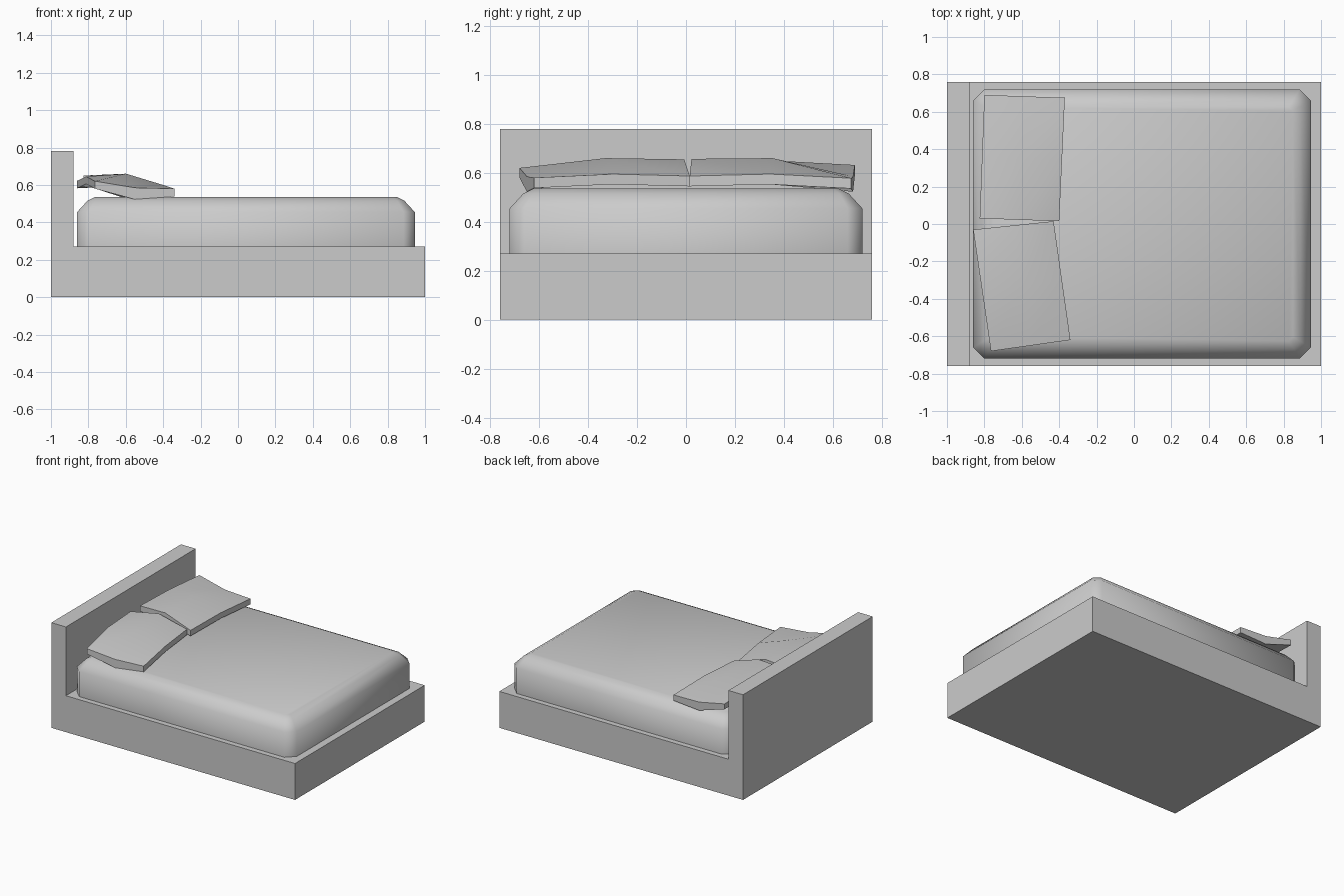
import bpy, math

if "Cube" in bpy.data.objects:
    bpy.data.objects.remove(bpy.data.objects["Cube"])


def make_object(name, verts, faces, smooth=None):
    mesh = bpy.data.meshes.new(name)
    mesh.from_pydata(verts, [], faces)
    obj = bpy.data.objects.new(name, mesh)
    bpy.context.collection.objects.link(obj)
    if smooth:
        bpy.ops.object.select_all(action='DESELECT')
        obj.select_set(True)
        bpy.context.view_layer.objects.active = obj
        bpy.ops.object.shade_smooth_by_angle(angle=math.radians(smooth))
    return obj


def loft(name, rings, smooth=None):
    """Skin equal-sized rings (counter-clockwise seen from the last one) and cap both ends."""
    n = len(rings[0])
    faces = [tuple(reversed(range(n))), tuple(range((len(rings) - 1) * n, len(rings) * n))]
    for r in range(len(rings) - 1):
        for i in range(n):
            j = (i + 1) % n
            faces.append((r * n + i, r * n + j, (r + 1) * n + j, (r + 1) * n + i))
    return make_object(name, [p for ring in rings for p in ring], faces, smooth)


# Base and headboard: one L-shaped profile extruded across the width
profile = [(-1, 0), (-1, .78), (-.88, .78), (-.88, .27), (1, .27), (1, 0)]
loft("bed_frame", [[(x, y, z) for x, z in reversed(profile)] for y in (.76, -.76)])


# Mattress: stacked rectangles with cut corners, drawn in at the top
def mattress_ring(inset, z, cut=.06):
    cx, hx, hy = .0425, .9025 - inset, .72 - inset
    c = max(cut - inset * .4, .02)
    corners = [(hx, -hy + c), (hx, hy - c), (hx - c, hy), (-hx + c, hy),
               (-hx, hy - c), (-hx, -hy + c), (-hx + c, -hy), (hx - c, -hy)]
    return [(cx + x, y, z) for x, y in corners]


levels = [(0, .27), (0, .455), (.055, .515), (.095, .535)]
loft("mattress", [mattress_ring(i, z) for i, z in levels], 50)


# Pillows: 3 x 3 height grids stretched over four plan corners
def pillow(name, corners, heights, thickness):
    """corners: back -y, back +y, front -y, front +y; heights: rows back to front."""
    a, b, c, d = corners
    verts = []
    for bottom in (False, True):
        for i in range(3):
            for j in range(3):
                u, v = i / 2, j / 2
                x, y = [(a[k] * (1 - v) + b[k] * v) * (1 - u)
                        + (c[k] * (1 - v) + d[k] * v) * u for k in (0, 1)]
                verts.append((x, y, heights[i][j] - (thickness[i] if bottom else 0)))
    faces = []
    for i in range(2):
        for j in range(2):
            q = [i * 3 + j, i * 3 + 3 + j, i * 3 + 4 + j, i * 3 + 1 + j]
            faces.append(q)
            faces.append([k + 9 for k in reversed(q)])
    rim = [0, 3, 6, 7, 8, 5, 2, 1]
    for p, q in zip(rim, rim[1:] + rim[:1]):
        faces.append((q, p, p + 9, q + 9))
    return make_object(name, verts, faces, 30)


pillow("near_pillow",
       [(-.765, -.68), (-.86, -.03), (-.34, -.62), (-.43, .015)],
       [(.62, .645, .622), (.585, .66, .655), (.58, .595, .587)], (.04, .062, .042))
pillow("far_pillow",
       [(-.825, .03), (-.80, .69), (-.40, .015), (-.37, .675)],
       [(.65, .65, .632), (.657, .66, .585), (.587, .595, .578)], (.04, .062, .042))
